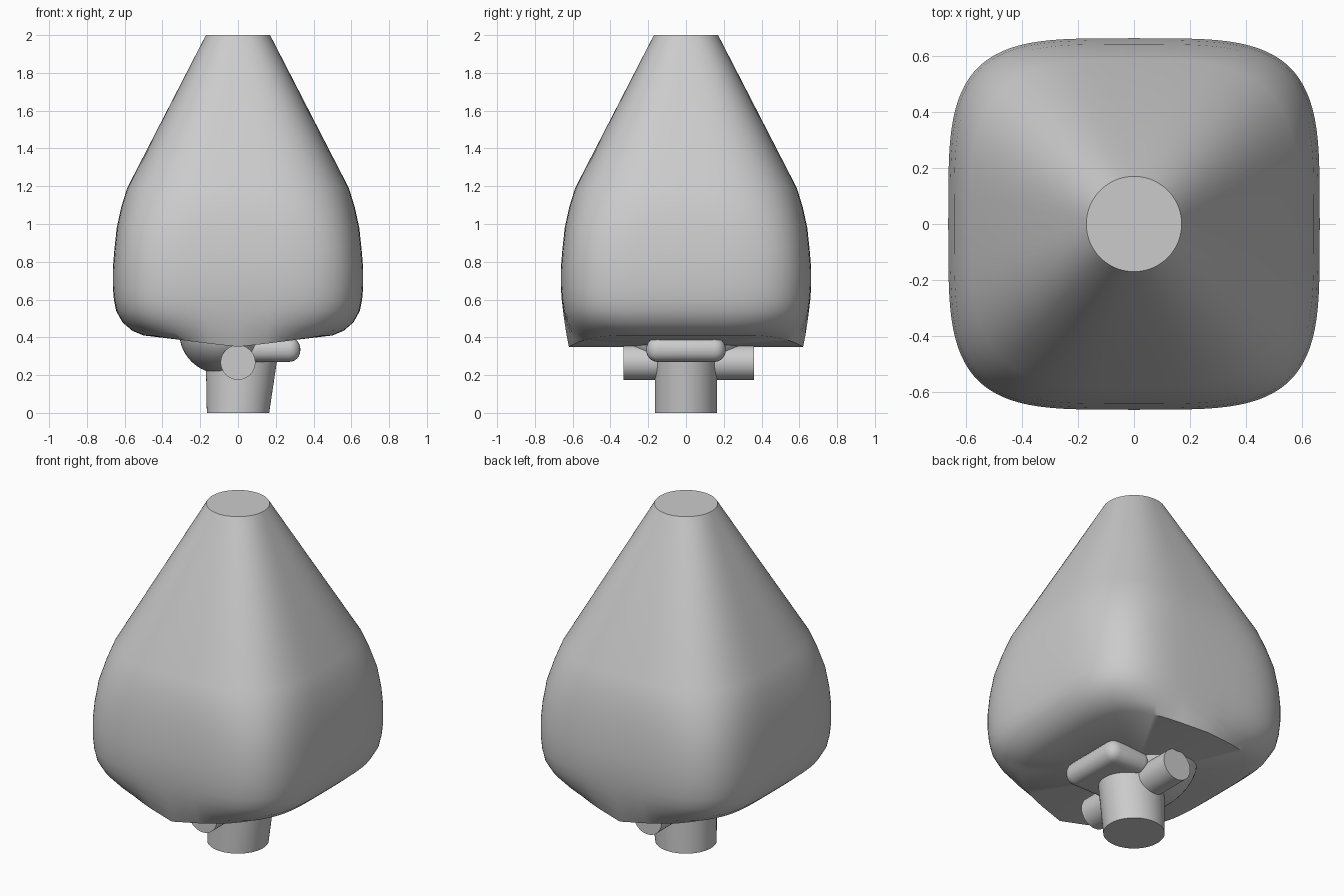
import bpy, bmesh
from math import cos, sin, pi, radians

if "Cube" in bpy.data.objects:
    bpy.data.objects.remove(bpy.data.objects["Cube"], do_unlink=True)

grey = bpy.data.materials.new("plain_grey")
grey.use_nodes = True
colour = (0.6, 0.6, 0.6, 1)
grey.diffuse_color = colour
grey.node_tree.nodes["Principled BSDF"].inputs["Base Color"].default_value = colour

SEGMENTS = 96


def finish(obj, name, angle=35):
    obj.name = name
    obj.data.materials.clear()
    obj.data.materials.append(grey)
    bpy.ops.object.select_all(action="DESELECT")
    obj.select_set(True)
    bpy.context.view_layer.objects.active = obj
    bpy.ops.object.shade_smooth_by_angle(angle=radians(angle))


def squircle(n):
    """Unit rounded square: n = 2 is a circle, larger n is squarer."""
    def bend(v):
        return abs(v) ** (2 / n) * (1 if v >= 0 else -1)
    angles = [2 * pi * i / SEGMENTS for i in range(SEGMENTS)]
    return [(bend(cos(t)), bend(sin(t))) for t in angles]


def loft(name, rings, bottom_point=None):
    """Skin rings from top to bottom; close below with a point or a flat cap."""
    bm = bmesh.new()
    loops = [[bm.verts.new(p) for p in ring] for ring in rings]
    for a, b in zip(loops, loops[1:]):
        for i in range(SEGMENTS):
            j = (i + 1) % SEGMENTS
            bm.faces.new((a[i], b[i], b[j], a[j]))
    bm.faces.new(loops[0])
    last = loops[-1]
    if bottom_point:
        tip = bm.verts.new(bottom_point)
        for i in range(SEGMENTS):
            bm.faces.new((last[(i + 1) % SEGMENTS], last[i], tip))
    else:
        bm.faces.new(last[::-1])
    bmesh.ops.recalc_face_normals(bm, faces=bm.faces)
    mesh = bpy.data.meshes.new(name)
    bm.to_mesh(mesh)
    bm.free()
    obj = bpy.data.objects.new(name, mesh)
    bpy.context.collection.objects.link(obj)
    finish(obj, name)


# Tapered body: (half width, height, squareness) from the round top downward
upper = [(0.17, 2.0, 2), (0.587, 1.19, 3.3), (0.618, 1.09, 3.5), (0.642, 0.98, 3.8),
         (0.655, 0.86, 4), (0.663, 0.76, 4), (0.663, 0.67, 4)]
rings = [[(r * x, r * y, z) for x, y in squircle(n)] for r, z, n in upper]

# Lower body: rounded on the left and right, sharp at the ends of the keel
side = [(0.657, 0.6), (0.645, 0.54), (0.612, 0.48), (0.56, 0.435), (0.5, 0.41)]
end = [(0.658, 0.6), (0.651, 0.54), (0.643, 0.48), (0.632, 0.41), (0.62, 0.35)]
for (rs, zs), (re, ze) in zip(side, end):
    ring = []
    for x, y in squircle(4):
        w = min(1, abs(x) * 1.1)
        r = re + (rs - re) * w
        ring.append((r * x, r * y, ze + (zs - ze) * w))
    rings.append(ring)
loft("body", rings, (0, 0, 0.35))

# Bottom pipe, leaning wider towards one side
pipe = [(0.197, 0.025, 0.38), (0.165, 0, 0)]
loft("bottom_pipe", [[(cx + r * x, 0.165 * y, z) for x, y in squircle(2)]
                     for r, cx, z in pipe])

# Cross pipe under the keel, running front to back
bpy.ops.mesh.primitive_cylinder_add(vertices=48, radius=0.092, depth=0.69,
                                    location=(0, 0.015, 0.267),
                                    rotation=(pi / 2, 0, 0))
finish(bpy.context.object, "cross_pipe")

# Bowl bulging out of the underside
bpy.ops.mesh.primitive_uv_sphere_add(segments=48, ring_count=24, radius=1,
                                     location=(-0.08, 0, 0.42))
bowl = bpy.context.object
bowl.scale = (0.23, 0.34, 0.215)
finish(bowl, "bowl")

# Rounded block beside the pipe
bpy.ops.mesh.primitive_cube_add(size=1, location=(0.185, 0, 0.335))
block = bpy.context.object
block.scale = (0.29, 0.42, 0.13)
bpy.ops.object.transform_apply(location=False, rotation=False, scale=True)
bevel = block.modifiers.new("rounding", "BEVEL")
bevel.width = 0.06
bevel.segments = 6
finish(block, "side_block", 60)
